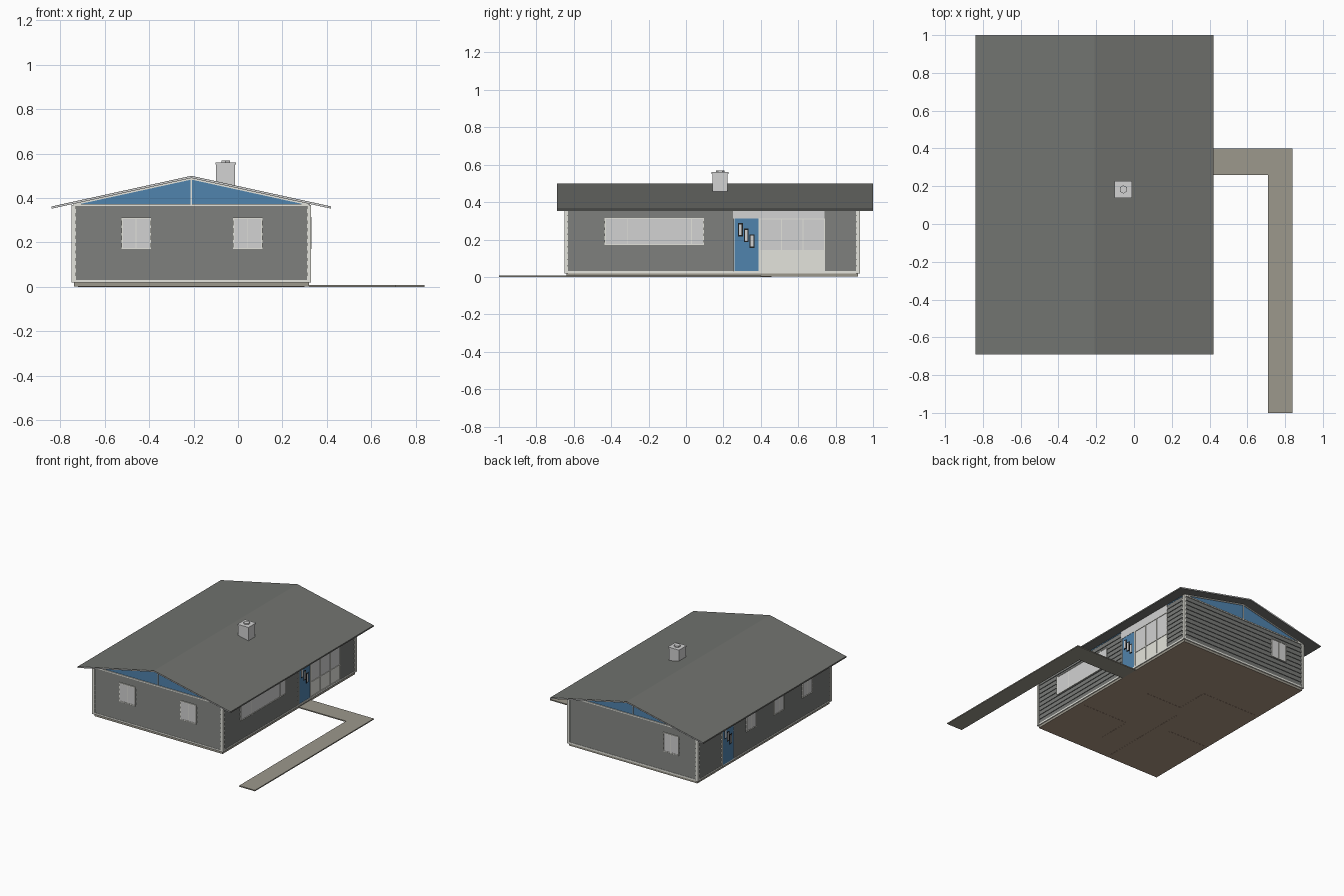
import bpy, bmesh

if "Cube" in bpy.data.objects:
    bpy.data.objects.remove(bpy.data.objects["Cube"])


def mat(name, r, g, b):
    m = bpy.data.materials.new(name)
    lin = [((c / 255 + 0.055) / 1.055) ** 2.4 for c in (r, g, b)]
    m.diffuse_color = (*lin, 1)
    m.use_nodes = True
    m.node_tree.nodes["Principled BSDF"].inputs["Base Color"].default_value = m.diffuse_color
    return m


WALL = mat("wall grey", 120, 122, 119)
ROOF = mat("roof grey", 113, 115, 111)
BLUE = mat("door blue", 80, 131, 173)
GLASS = mat("pane light grey", 210, 210, 210)
TRIM = mat("trim off white", 228, 228, 220)
PATH = mat("path stone", 156, 152, 140)
BROWN = mat("floor brown", 175, 151, 130)
DARK = mat("frame black", 28, 30, 32)

X0, X1, Y0, Y1, XR = -0.74, 0.32, -0.64, 0.92, -0.21   # wall planes and ridge


def prism(name, pts, lo, hi, m, to_xyz):
    """Extrude the 2D outline pts from lo to hi, placed by to_xyz(p, t, z)."""
    bm = bmesh.new()
    n = len(pts)
    a = [bm.verts.new(to_xyz(p, lo, z)) for p, z in pts]
    b = [bm.verts.new(to_xyz(p, hi, z)) for p, z in pts]
    bm.faces.new(a)
    bm.faces.new(b)
    for i in range(n):
        j = (i + 1) % n
        bm.faces.new((a[i], a[j], b[j], b[i]))
    bmesh.ops.recalc_face_normals(bm, faces=bm.faces)
    me = bpy.data.meshes.new(name)
    bm.to_mesh(me)
    bm.free()
    me.materials.append(m)
    ob = bpy.data.objects.new(name, me)
    bpy.context.collection.objects.link(ob)
    return ob


def along_y(p, t, z):
    return (p, t, z)


def box(name, x0, x1, y0, y1, z0, z1, m):
    return prism(name, [(x0, z0), (x1, z0), (x1, z1), (x0, z1)], y0, y1, m, along_y)


# Wall frames: d is depth outwards from the wall, t runs along it
SIDES = {
    "front": lambda d, t, z: (t, Y0 - d, z),
    "back": lambda d, t, z: (t, Y1 + d, z),
    "right": lambda d, t, z: (X1 + d, t, z),
    "left": lambda d, t, z: (X0 - d, t, z),
}


def plate(name, side, u0, u1, z0, z1, m, d0=0.0, d1=0.008):
    return prism(name, [(d0, z0), (d1, z0), (d1, z1), (d0, z1)], u0, u1, m, SIDES[side])


def siding(side, u0, u1, z0=0.03, z1=0.366, n=10):
    pts, h = [(-0.004, z0)], (z1 - z0) / n
    for i in range(n):
        pts += [(0.005, z0 + i * h), (0.0, z0 + (i + 1) * h)]
    pts.append((-0.004, z1))
    prism(side + "_siding", pts, u0, u1, WALL, SIDES[side])


def window(name, side, u0, u1, z0, z1, bars=(), d=0.007):
    plate(name + "_pane", side, u0, u1, z0, z1, GLASS, d - 0.007, d)
    w = 0.006
    for a, b in ((u0, u0 + w), (u1 - w, u1)):
        plate(name + "_frame", side, a, b, z0, z1, TRIM, 0, d + 0.003)
    for a, b in ((z0, z0 + w), (z1 - w, z1)):
        plate(name + "_frame", side, u0, u1, a, b, TRIM, 0, d + 0.003)
    for u in bars:
        plate(name + "_mullion", side, u - 0.002, u + 0.002, z0, z1, TRIM, 0, d + 0.002)


def door(name, side, u0, u1, step, d=0.007):
    plate(name, side, u0, u1, 0.03, 0.312, BLUE, d - 0.008, d)
    for u in (u0 - 0.006, u1):
        plate(name + "_jamb", side, u, u + 0.006, 0.03, 0.316, TRIM, 0, d + 0.003)
    # three stepped lights
    mid = (u0 + u1) / 2
    for k in (-1, 0, 1):
        c, z = mid - 0.002 + k * 0.031 * step, 0.222 - k * 0.03
        plate(name + "_light_frame", side, c - 0.013, c + 0.013, z - 0.036, z + 0.036, DARK, 0, d + 0.002)
        plate(name + "_light", side, c - 0.007, c + 0.007, z - 0.029, z + 0.029, GLASS, 0, d + 0.003)


# Foundation with brown underside
base = box("foundation", X0 + 0.002, X1, Y0 + 0.002, Y1, 0.001, 0.021, PATH)
base.data.materials.append(BROWN)
for f in base.data.polygons:
    if f.normal.z < -0.5:
        f.material_index = 1

# Interior partitions, just showing through the floor
for x0, x1, y0, y1 in ((-0.72, -0.25, 0.45, 0.456), (-0.25, -0.244, 0.2, 0.456),
                       (-0.25, 0.05, 0.2, 0.206), (-0.3, -0.294, -0.62, 0.1),
                       (-0.72, -0.4, -0.1, -0.094), (-0.1, 0.3, -0.2, -0.194),
                       (-0.1, -0.094, -0.45, -0.2)):
    box("partition", x0, x1, y0, y1, 0.0, 0.02, BROWN)

# Wall core, siding, base and corner trim
box("wall_core", X0 + 0.003, X1 - 0.003, Y0 + 0.003, Y1 - 0.003, 0.02, 0.37, WALL)
siding("front", X0, X1)
siding("back", X0, X1)
siding("left", Y0, Y1)
siding("right", Y0, 0.25)
siding("right", 0.74, Y1)
for side, u0, u1 in (("front", X0, X1), ("back", X0, X1), ("left", Y0, Y1), ("right", Y0, Y1)):
    plate(side + "_base_trim", side, u0, u1, 0.019, 0.031, TRIM, -0.004, 0.007)
for side in ("front", "back"):
    plate(side + "_top_trim", side, X0, X1, 0.364, 0.373, TRIM, -0.004, 0.007)
for x in (X0, X1):
    for y in (Y0, Y1):
        sx, sy = (1 if x == X0 else -1), (1 if y == Y0 else -1)
        xs, ys = sorted((x - sx * 0.009, x + sx * 0.01)), sorted((y - sy * 0.009, y + sy * 0.01))
        box("corner_trim", *xs, *ys, 0.019, 0.368, TRIM)

# Blue gables with trim
SL = 0.138 / 0.63
prism("gable", [(X0, 0.368), (X1, 0.368), (X1, 0.373), (XR, 0.489), (X0, 0.373)], Y0, Y1, BLUE, along_y)
for side in ("front", "back"):
    plate(side + "_gable_post", side, XR - 0.003, XR + 0.003, 0.37, 0.488, TRIM, 0, 0.006)
    y = Y0 - 0.006 if side == "front" else Y1
    for s in (-1, 1):
        e = XR + s * 0.53
        prism("gable_rake_trim", [(XR, 0.483), (XR, 0.49), (e, 0.49 - 0.53 * SL), (e, 0.483 - 0.53 * SL)],
              y, y + 0.006, TRIM, along_y)

# Roof and pale rake boards
R0, R1 = -0.69, 1.0


def roof_outline(top, bot):
    return [(-0.84, 0.362 - top), (XR, 0.5 - top), (0.42, 0.362 - top),
            (0.42, 0.362 - bot), (XR, 0.5 - bot), (-0.84, 0.362 - bot)]


prism("roof", roof_outline(0, 0.01), R0 + 0.001, R1 - 0.001, ROOF, along_y)
for y in (R0, R1 - 0.001):
    prism("rake_board", roof_outline(0.002, 0.009), y, y + 0.001, GLASS, along_y)

# Chimney with cap and six-sided flue
box("chimney", -0.098, -0.014, 0.142, 0.223, 0.44, 0.552, GLASS)
box("chimney_cap", -0.102, -0.01, 0.137, 0.228, 0.551, 0.56, GLASS)
bpy.ops.mesh.primitive_cylinder_add(vertices=6, radius=0.022, depth=0.02, location=(-0.056, 0.183, 0.56))
flue = bpy.context.object
flue.name = "chimney_flue"
flue.data.materials.append(GLASS)

# Windows
for i, u in enumerate((-0.525, -0.022)):
    window(f"front_window_{i + 1}", "front", u, u + 0.132, 0.17, 0.312, (u + 0.066,))
window("back_window", "back", -0.59, -0.46, 0.17, 0.312, (-0.525,))
for i, u in enumerate((0.235, -0.09, -0.425)):
    window(f"left_window_{i + 1}", "left", u, u + 0.12, 0.17, 0.312, (u + 0.06,))
window("long_window", "right", -0.435, 0.097, 0.17, 0.315, (-0.312, 0.03))

# Doors
door("front_door", "right", 0.26, 0.388, 1, 0.003)
door("side_door", "left", 0.51, 0.638, -1)

# Entrance glazing with header panel
plate("entrance_header", "right", 0.25, 0.74, 0.312, 0.372, GLASS, -0.004, 0.005)
for k in range(3):
    a = 0.396 + k * 0.115
    plate("lower_panel", "right", a, a + 0.115, 0.03, 0.142, TRIM, -0.004, 0.002)
    plate("upper_pane", "right", a, a + 0.115, 0.142, 0.312, GLASS, -0.004, 0.002)
for k in range(4):
    u = 0.394 + k * 0.1145
    plate("glazing_post", "right", u, u + 0.005, 0.03, 0.312, TRIM, 0, 0.006)
for z in (0.03, 0.139, 0.308):
    plate("glazing_rail", "right", 0.394, 0.742, z, z + 0.005, TRIM, 0, 0.006)

# L-shaped path
box("path_walk", X1, 0.84, 0.26, 0.4, 0.0, 0.008, PATH)
box("path_drive", 0.71, 0.84, -1.0, 0.26, 0.0, 0.008, PATH)
